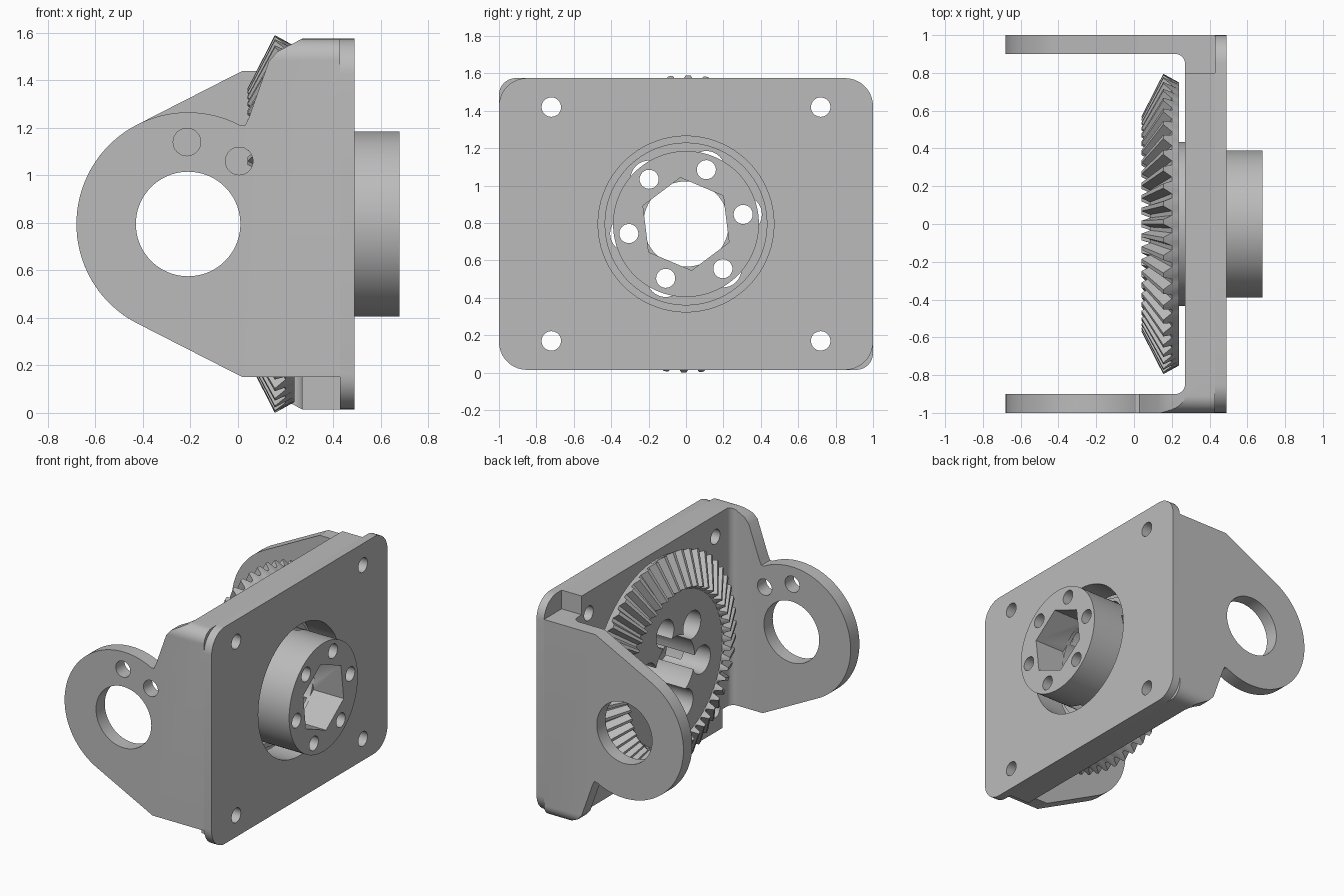
import bpy, bmesh, math
from mathutils import Matrix, Vector

if "Cube" in bpy.data.objects:
    bpy.data.objects.remove(bpy.data.objects["Cube"], do_unlink=True)

CZ = 0.795           # height of the gear axis
PIVOT = -0.21        # x of the cheek pivot

grey = bpy.data.materials.new("machined_grey")
grey.use_nodes = True
grey.diffuse_color = (0.5, 0.5, 0.5, 1)
grey.node_tree.nodes["Principled BSDF"].inputs["Base Color"].default_value = (0.5, 0.5, 0.5, 1)


def add_object(name, mesh):
    ob = bpy.data.objects.new(name, mesh)
    if not mesh.materials:
        mesh.materials.append(grey)
    bpy.context.scene.collection.objects.link(ob)
    return ob


def stack(name, rings):
    """Skin a list of equal-length closed rings and cap both ends."""
    bm = bmesh.new()
    loops = [[bm.verts.new(p) for p in ring] for ring in rings]
    n = len(loops[0])
    for a, b in zip(loops, loops[1:]):
        for i in range(n):
            j = (i + 1) % n
            bm.faces.new((a[i], a[j], b[j], b[i]))
    bm.faces.new(loops[0][::-1])
    bm.faces.new(loops[-1])
    bmesh.ops.recalc_face_normals(bm, faces=bm.faces[:])
    mesh = bpy.data.meshes.new(name)
    bm.to_mesh(mesh)
    bm.free()
    return add_object(name, mesh)


def prism(name, points, axis, lo, hi):
    """Extrude a 2D outline along an axis; the outline uses the other two axes in order."""
    def place(p, w):
        c = list(p)
        c.insert("xyz".index(axis), w)
        return Vector(c)
    return stack(name, [[place(p, w) for p in points] for w in (lo, hi)])


def arc(cx, cy, r, start, end, n):
    angles = [math.radians(start + (end - start) * i / n) for i in range(n + 1)]
    return [(cx + r * math.cos(a), cy + r * math.sin(a)) for a in angles]


def circle(cx, cy, r, n=32, phase=0):
    return arc(cx, cy, r, phase, phase + 360, n)[:-1]


def rounded_rect(w, h, r):
    pts = []
    for k, (sx, sy) in enumerate(((1, 1), (-1, 1), (-1, -1), (1, -1))):
        pts += arc(sx * (w - r), CZ + sy * (h - r), r, 90 * k, 90 * k + 90, 10)
    return pts


def boolean(target, points, axis, lo, hi, op="DIFFERENCE"):
    tool = prism("cutter", points, axis, lo, hi)
    tool.hide_render = True
    mod = target.modifiers.new("cut", "BOOLEAN")
    mod.operation, mod.solver, mod.object = op, "EXACT", tool
    bpy.context.view_layer.objects.active = target
    bpy.ops.object.modifier_apply(modifier=mod.name)
    bpy.data.objects.remove(tool, do_unlink=True)


# Mounting plate: thin rounded flange on a thicker block
flange = prism("plate_flange", rounded_rect(1.0, 0.78, 0.15), "x", 0.43, 0.49)
block = prism("plate_block", [(-0.8, CZ - 0.78), (0.8, CZ - 0.78), (0.8, CZ + 0.78), (-0.8, CZ + 0.78)],
              "x", 0.27, 0.43)
for part in (flange, block):
    boolean(part, circle(0, CZ, 0.47, 96), "x", 0, 1)
    for sy in (-1, 1):
        for sz in (-1, 1):
            boolean(part, circle(sy * 0.72, CZ + sz * 0.625, 0.052), "x", 0, 1)

# Front cheek: side outline trimmed by the plan shape and the rounded corners
outline = arc(PIVOT, CZ, 0.47, 242, 62, 60) + [
    (0.03, 1.21), (0.045, 1.24), (0.13, 1.48), (0.165, 1.52), (0.27, 1.575),
    (0.3, 1.6), (0.43, 1.6), (0.43, 0.15), (0.02, 0.15)]
front = prism("front_cheek", outline, "y", -1.1, -0.8)
plan = [(-1, -1.2), (-1, -0.9)] + arc(0.22, -0.85, 0.05, -90, 0, 8) + [
    (0.27, -0.7), (0.5, -0.7), (0.5, -1.2)]
boolean(front, plan, "z", -0.5, 2, "INTERSECT")
boolean(front, rounded_rect(1.0, 0.78, 0.09), "x", -1, 1, "INTERSECT")

# Back cheek: the same part turned half a turn about the gear axis
back = add_object("back_cheek", front.data.copy())
back.data.name = "back_cheek"
lift = Matrix.Translation((0, 0, CZ))
back.data.transform(lift @ Matrix.Rotation(math.pi, 4, "X") @ lift.inverted())

# Pivot bore in both cheeks, two pin holes in the front one
for cheek in (front, back):
    boolean(cheek, circle(PIVOT, CZ, 0.22, 72), "y", -2, 2)
for x, z in ((-0.215, 1.14), (0.005, 1.06)):
    boolean(front, circle(x, z, 0.058), "y", -2, 2)

# Bevel gear with collar and hub, skinned from rings around the x axis
TEETH = 52


def ring(root, tip=None):
    pts = []
    for t in range(TEETH):
        for frac, high in ((-0.37, 0), (-0.13, 1), (0.13, 1), (0.37, 0)):
            x, r = tip if tip and high else root
            a = (t + frac) * math.tau / TEETH + 0.015
            pts.append((x, r * math.sin(a), CZ + r * math.cos(a)))
    return pts


gear = stack("bevel_gear_and_hub", [
    ring((0.09, 0.54)), ring((0.085, 0.55), (0.04, 0.57)),
    ring((0.2, 0.765), (0.155, 0.795)), ring((0.237, 0.75)),
    ring((0.237, 0.435)), ring((0.3, 0.435)), ring((0.3, 0.39)), ring((0.68, 0.39))])

# Centre bore, hexagonal socket, bolt holes and their counterbores
boolean(gear, circle(0, CZ, 0.228, 64), "x", 0, 0.45)
boolean(gear, circle(0, CZ, 0.25, 6, 37), "x", 0.44, 1)
for k in range(6):
    a = math.radians(9.5 + 60 * k)
    y, z = 0.31 * math.cos(a), CZ + 0.31 * math.sin(a)
    boolean(gear, circle(y, z, 0.1), "x", 0, 0.42)
    boolean(gear, circle(y, z, 0.051), "x", 0.35, 1)

# Smooth the round walls and keep the edges sharp
bpy.ops.object.select_all(action="DESELECT")
for ob in (flange, block, front, back, gear):
    ob.select_set(True)
bpy.context.view_layer.objects.active = gear
bpy.ops.object.shade_smooth_by_angle(angle=math.radians(25))
